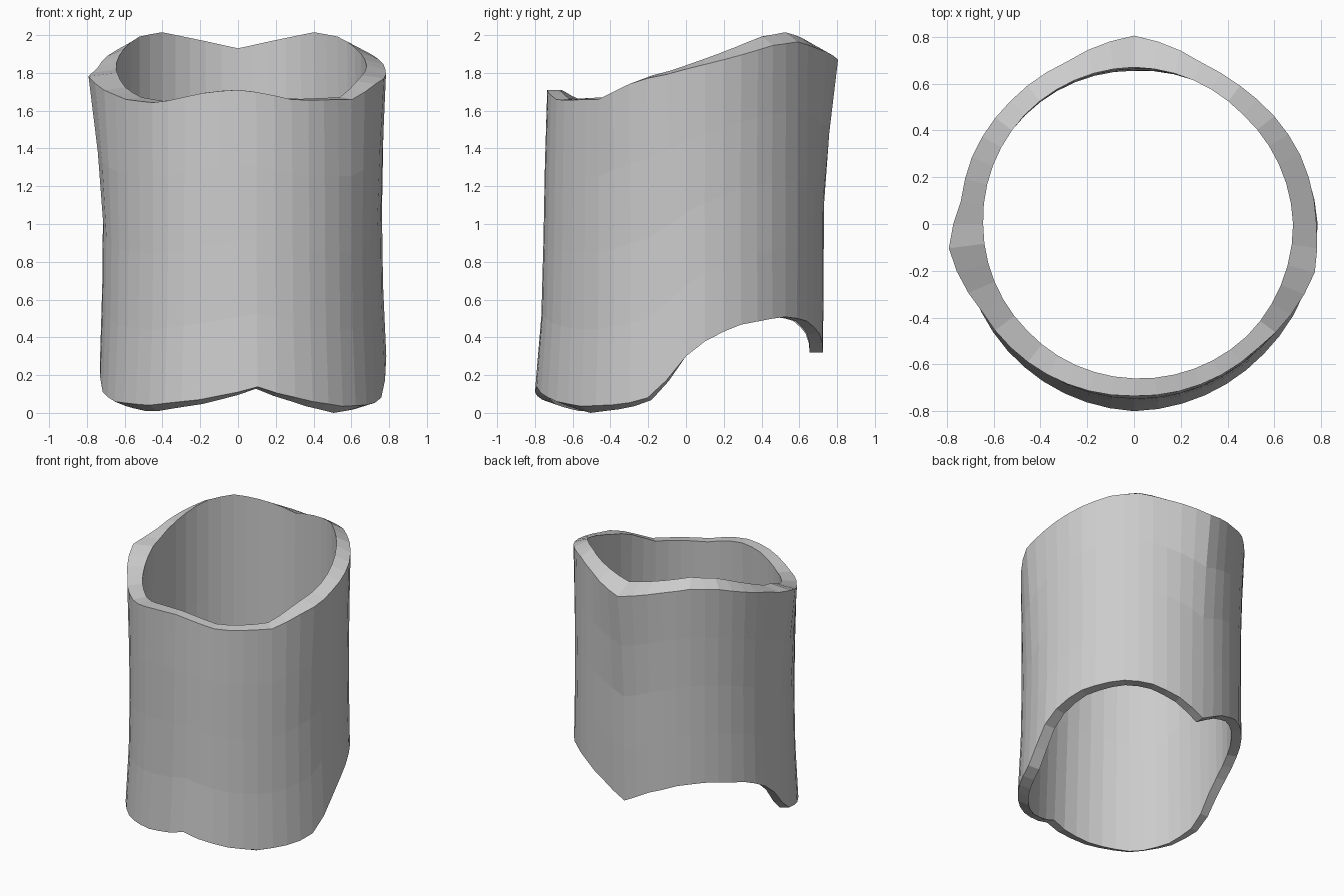
import bpy, bmesh, math

if "Cube" in bpy.data.objects:
    bpy.data.objects.remove(bpy.data.objects["Cube"])

SEG = 48


def loop(*knots):
    """Periodic interpolation over angle (degrees, 0 = +x, 90 = back)."""
    pts = list(knots) + [(knots[0][0] + 360, knots[0][1])]

    def value(a):
        while a < pts[0][0]:
            a += 360
        for (a0, v0), (a1, v1) in zip(pts, pts[1:]):
            if a0 <= a <= a1:
                return v0 + (v1 - v0) * (a - a0) / (a1 - a0)
    return value


# wavy upper edge (outer corner) and how much the inner corner rises above it
top = loop((0, 1.82), (15, 1.87), (37, 1.945), (53, 1.965), (72, 1.92), (90, 1.87),
           (108, 1.92), (127, 1.965), (143, 1.945), (165, 1.86), (180, 1.80), (188, 1.78),
           (202, 1.71), (217, 1.66), (235, 1.64), (258, 1.70), (270, 1.71), (280, 1.695),
           (294, 1.655), (323, 1.66), (341, 1.76), (352, 1.79))
top_rise = loop((0, .02), (30, .045), (90, .06), (150, .045), (180, .02), (270, 0))
# lower edge: long double lobe at the front, short arches at the back
bottom = loop((0, .30), (3, .34), (11, .41), (23, .47), (43, .51), (58, .495), (75, .42),
              (90, .32), (105, .42), (122, .495), (137, .51), (157, .47), (169, .41),
              (177, .34), (180, .30), (187, .19), (195, .11), (210, .06), (232, .04),
              (255, .07), (270, .11), (278, .14), (285, .105), (300, .06), (315, .035),
              (335, .045), (345, .08), (353, .18))
bottom_drop = loop((0, 0), (90, 0), (180, 0), (225, .035), (262, .02), (278, .01), (315, .035))
# outer radius at the two ends and the waist, and inner radius at the two ends
r_top = loop((0, .78), (22, .77), (50, .745), (66, .745), (90, .805), (113, .75), (135, .745),
             (159, .75), (172, .745), (188, .80), (210, .75), (270, .735), (315, .75),
             (327, .77), (345, .80))
r_mid = loop((0, .762), (90, .73), (180, .715), (270, .755))
r_low = loop((0, .785), (45, .745), (90, .725), (135, .725), (180, .73), (225, .765),
             (270, .80), (315, .785))
in_top = loop((0, .68), (45, .66), (90, .67), (135, .66), (180, .645), (225, .645),
              (270, .66), (315, .68))
in_low = loop((0, .70), (90, .655), (180, .66), (225, .70), (270, .73), (315, .715))


def section(a):
    """Closed wall cross-section at one angle: up the outside, down the inside."""
    t, b = top(a), bottom(a)
    ti, bi = t + top_rise(a), b - bottom_drop(a)
    rt, rm, rl, it, il = r_top(a), r_mid(a), r_low(a), in_top(a), in_low(a)
    mix = lambda p, q, f: p + (q - p) * f
    return [(rl, b), (mix(rl, rm, .75), mix(b, t, .25)), (rm, mix(b, t, .5)),
            (mix(rm, rt, .38), mix(b, t, .75)), (rt, t),
            (it, ti), (mix(it, il, .5), mix(ti, bi, .5)), (il, bi)]


# curved sleeve shell
bm = bmesh.new()
rings = []
for i in range(SEG):
    a = 360 * i / SEG
    c, s = math.cos(math.radians(a)), math.sin(math.radians(a))
    rings.append([bm.verts.new((r * c, r * s, z)) for r, z in section(a)])
for i in range(SEG):
    p, q = rings[i], rings[(i + 1) % SEG]
    for k in range(len(p)):
        n = (k + 1) % len(p)
        bm.faces.new((p[k], q[k], q[n], p[n]))
bmesh.ops.recalc_face_normals(bm, faces=bm.faces)
mesh = bpy.data.meshes.new("sleeve_shell")
bm.to_mesh(mesh)
bm.free()
shell = bpy.data.objects.new("sleeve_shell", mesh)
bpy.context.collection.objects.link(shell)

grey = bpy.data.materials.new("light_grey")
grey.diffuse_color = (0.6, 0.6, 0.6, 1)
grey.use_nodes = True
grey.node_tree.nodes["Principled BSDF"].inputs["Base Color"].default_value = grey.diffuse_color
mesh.materials.append(grey)
